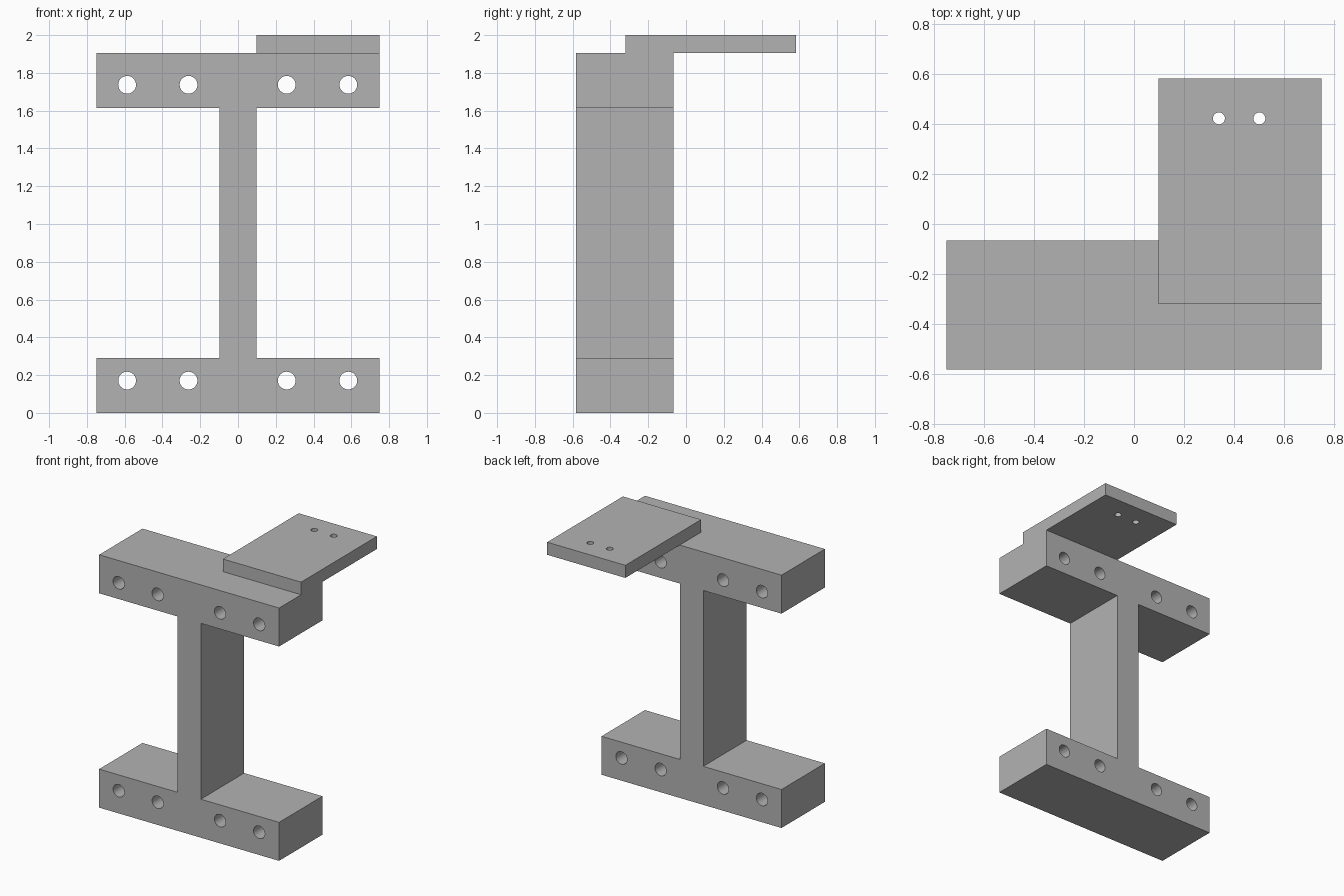
import bpy
import bmesh
import math
from mathutils import Matrix, Vector

if "Cube" in bpy.data.objects:
    bpy.data.objects.remove(bpy.data.objects["Cube"], do_unlink=True)

grey = bpy.data.materials.new("plain grey")
grey.use_nodes = True
colour = (0.45, 0.45, 0.45, 1)
grey.diffuse_color = colour
grey.node_tree.nodes["Principled BSDF"].inputs["Base Color"].default_value = colour


def add_object(name, bm):
    bmesh.ops.recalc_face_normals(bm, faces=bm.faces[:])
    mesh = bpy.data.meshes.new(name)
    bm.to_mesh(mesh)
    bm.free()
    mesh.materials.append(grey)
    obj = bpy.data.objects.new(name, mesh)
    bpy.context.collection.objects.link(obj)
    return obj


def extrude_profile(name, points, direction):
    bm = bmesh.new()
    face = bm.faces.new([bm.verts.new(p) for p in points])
    side = bmesh.ops.extrude_face_region(bm, geom=[face])["geom"]
    verts = [v for v in side if isinstance(v, bmesh.types.BMVert)]
    bmesh.ops.translate(bm, verts=verts, vec=Vector(direction))
    return add_object(name, bm)


def drill(obj, centres, radius, rotation):
    """Cut round through-holes, then smooth their walls."""
    bm = bmesh.new()
    for c in centres:
        bmesh.ops.create_cone(bm, cap_ends=True, segments=40, radius1=radius,
                              radius2=radius, depth=1,
                              matrix=Matrix.Translation(c) @ rotation)
    cutter = add_object("hole_cutter", bm)
    cutter.hide_render = True
    mod = obj.modifiers.new("holes", 'BOOLEAN')
    mod.object = cutter
    mod.operation = 'DIFFERENCE'
    mod.solver = 'EXACT'
    bpy.ops.object.select_all(action='DESELECT')
    bpy.context.view_layer.objects.active = obj
    obj.select_set(True)
    bpy.ops.object.modifier_apply(modifier=mod.name)
    bpy.data.objects.remove(cutter, do_unlink=True)
    bpy.ops.object.shade_smooth_by_angle(angle=math.radians(30))


# I-shaped bracket: two flanges joined by a web
half, web, front, back = 0.75, 0.098, -0.582, -0.066
low, high, top = 0.29, 1.615, 1.905
right = [(half, 0), (half, low), (web, low), (web, high), (half, high), (half, top)]
outline = right + [(-x, z) for x, z in reversed(right)]
bracket = extrude_profile("i_bracket", [(x, front, z) for x, z in outline],
                          (0, back - front, 0))

# Bolt holes through both flanges
bolts = [(x, (front + back) / 2, z) for z in (0.171, 1.737)
         for x in (-0.587, -0.262, 0.258, 0.584)]
drill(bracket, bolts, 0.047, Matrix.Rotation(math.pi / 2, 4, 'X'))

# Mounting plate overhanging the back of the upper flange
plate_outline = [(web, -0.32), (half, -0.32), (half, 0.582), (web, 0.582)]
plate = extrude_profile("mounting_plate", [(x, y, top) for x, y in plate_outline],
                        (0, 0, 2 - top))
drill(plate, [(x, 0.423, top) for x in (0.34, 0.502)], 0.024, Matrix.Identity(4))
